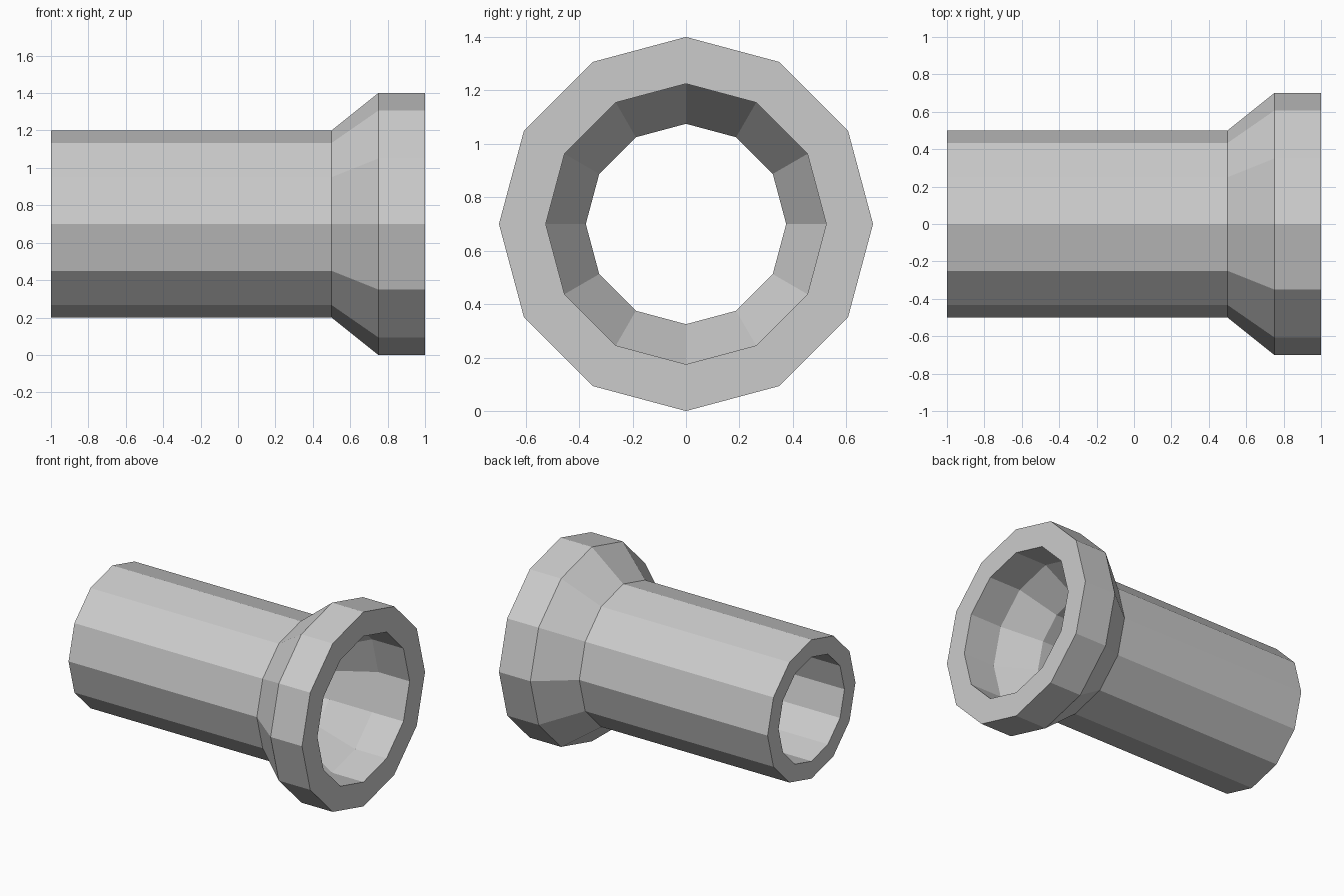
import bpy, bmesh
from math import sin, cos, tau

if "Cube" in bpy.data.objects:
    bpy.data.objects.remove(bpy.data.objects["Cube"])

SIDES = 12
AXIS_Z = 0.7
BORE = 0.75  # bore radius relative to the outer radius

# Outer profile (x, radius): straight barrel, flared cone, wide collar
outer = [(-1.0, 0.5), (0.5, 0.5), (0.75, 0.7), (1.0, 0.7)]
# Bore follows the same profile back, closing the wall section
profile = outer + [(x, r * BORE) for x, r in reversed(outer)]

# Sweep the closed wall section around the x axis
bm = bmesh.new()
rings = []
for x, r in profile:
    rings.append([bm.verts.new((x, r * cos(tau * i / SIDES), AXIS_Z + r * sin(tau * i / SIDES)))
                  for i in range(SIDES)])
for k, a in enumerate(rings):
    b = rings[(k + 1) % len(rings)]
    for i in range(SIDES):
        j = (i + 1) % SIDES
        bm.faces.new((a[i], a[j], b[j], b[i]))
bmesh.ops.recalc_face_normals(bm, faces=bm.faces)

# Flat-shaded pipe
mesh = bpy.data.meshes.new("flared_pipe")
bm.to_mesh(mesh)
bm.free()
bpy.context.collection.objects.link(bpy.data.objects.new("flared_pipe", mesh))
